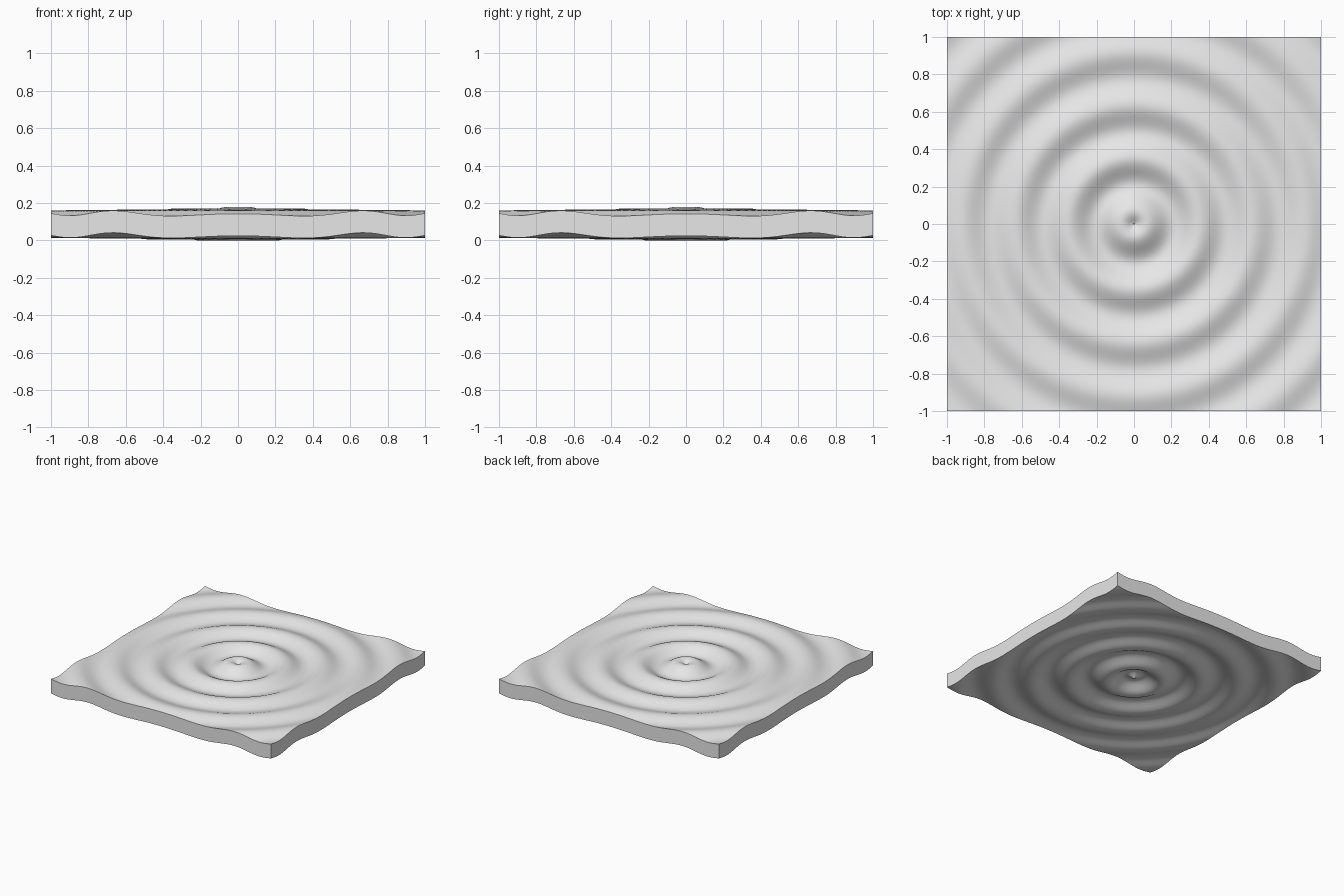
import bpy
import bmesh
import math

# Remove the default cube only
cube = bpy.data.objects.get("Cube")
if cube:
    bpy.data.objects.remove(cube, do_unlink=True)

SEGMENTS = 140
THICKNESS = 0.118
BASE = 0.0277                       # mean height of the underside
WAVE = 2 * math.pi / 0.283          # ring spacing


def ripple(x, y):
    """Circular wave that fades with distance from the middle."""
    r = math.hypot(x, y)
    return 0.0355 * math.sin(WAVE * r) / (1 + 1.33 * r)


# Plain grey material
grey = bpy.data.materials.new("light_grey")
grey.use_nodes = True
colour = (0.8, 0.8, 0.8, 1)
grey.diffuse_color = colour
grey.node_tree.nodes["Principled BSDF"].inputs["Base Color"].default_value = colour

# Flat sheet, extruded straight up into a slab
bm = bmesh.new()
bmesh.ops.create_grid(bm, x_segments=SEGMENTS, y_segments=SEGMENTS, size=1)
extruded = bmesh.ops.extrude_face_region(bm, geom=bm.faces[:], use_keep_orig=True)
upper = [v for v in extruded["geom"] if isinstance(v, bmesh.types.BMVert)]
bmesh.ops.translate(bm, verts=upper, vec=(0, 0, THICKNESS))

# Ripple both faces together
for v in bm.verts:
    v.co.z += BASE + ripple(v.co.x, v.co.y)
bmesh.ops.recalc_face_normals(bm, faces=bm.faces[:])

mesh = bpy.data.meshes.new("rippled_slab")
bm.to_mesh(mesh)
bm.free()
mesh.materials.append(grey)
slab = bpy.data.objects.new("rippled_slab", mesh)
bpy.context.collection.objects.link(slab)

# Smooth waves with crisp rim edges
bpy.ops.object.select_all(action="DESELECT")
slab.select_set(True)
bpy.context.view_layer.objects.active = slab
bpy.ops.object.shade_smooth_by_angle(angle=math.radians(40))
